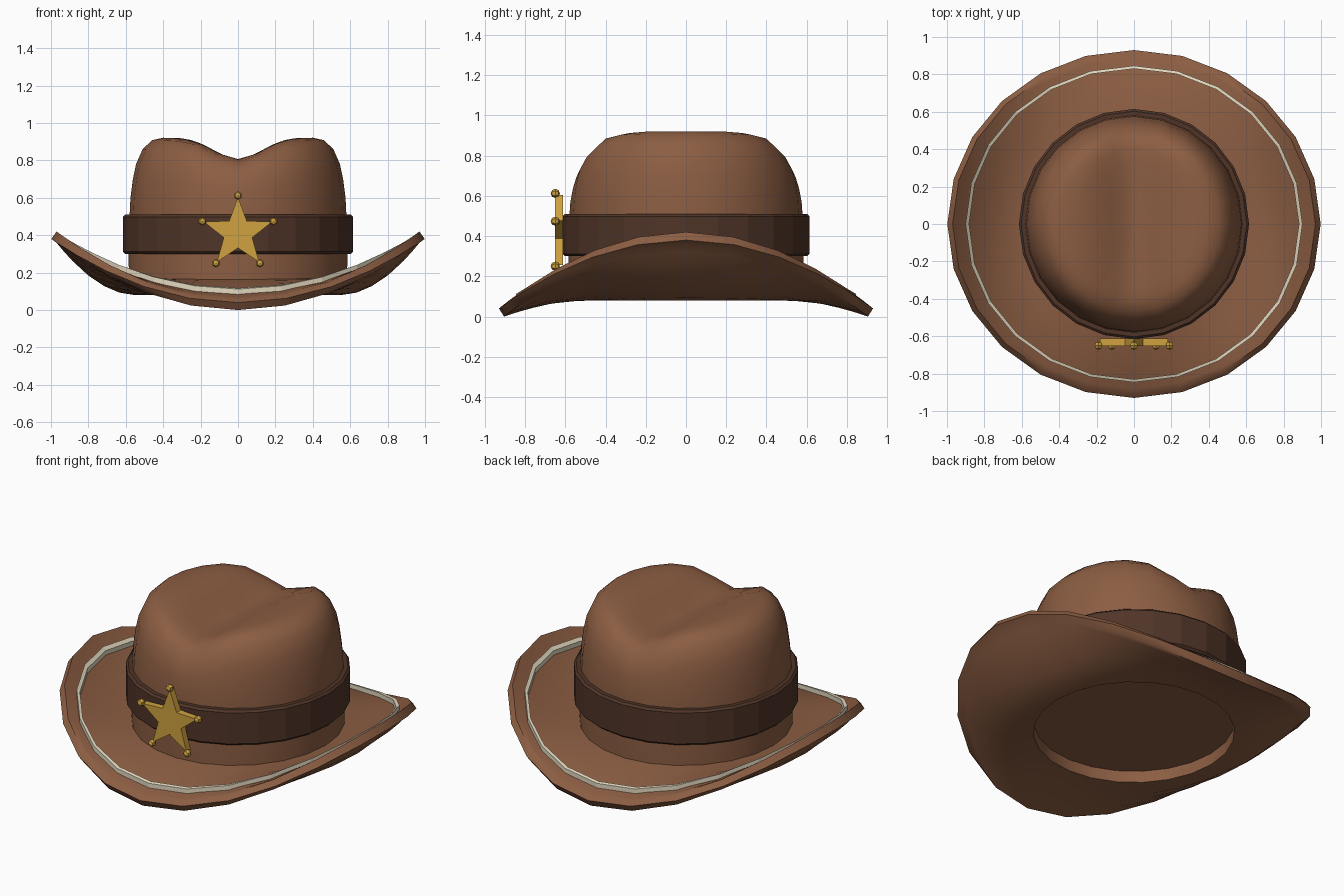
import bpy, bmesh
from math import sin, cos, pi, exp, radians
from mathutils import Matrix

if "Cube" in bpy.data.objects:
    bpy.data.objects.remove(bpy.data.objects["Cube"])

SEG = 24

def material(name, rgb):
    m = bpy.data.materials.new(name)
    m.diffuse_color = (*rgb, 1)
    m.use_nodes = True
    m.node_tree.nodes["Principled BSDF"].inputs["Base Color"].default_value = m.diffuse_color
    return m

FELT = material("felt", (0.26, 0.11, 0.055))
LEATHER = material("leather", (0.08, 0.035, 0.021))
CREAM = material("cream", (0.78, 0.70, 0.53))
GOLD = material("gold", (0.62, 0.36, 0.05))

def finish(name, bm, mat, angle=None):
    bmesh.ops.recalc_face_normals(bm, faces=bm.faces)
    me = bpy.data.meshes.new(name)
    bm.to_mesh(me)
    bm.free()
    ob = bpy.data.objects.new(name, me)
    bpy.context.collection.objects.link(ob)
    me.materials.append(mat)
    if angle:
        bpy.ops.object.select_all(action='DESELECT')
        ob.select_set(True)
        bpy.context.view_layer.objects.active = ob
        bpy.ops.object.shade_smooth_by_angle(angle=radians(angle))
    return ob

def sweep(name, section, mat, closed=True, angle=None):
    """Sweep section(theta) -> list of points around z; closed sections make rings, open ones get caps."""
    bm = bmesh.new()
    rows = [[bm.verts.new(p) for p in section(2 * pi * i / SEG)] for i in range(SEG)]
    n = len(rows[0])
    for i in range(SEG):
        a, b = rows[i], rows[(i + 1) % SEG]
        for j in range(n if closed else n - 1):
            k = (j + 1) % n
            bm.faces.new((a[j], b[j], b[k], a[k]))
    if not closed:
        bm.faces.new([r[0] for r in rows])
        bm.faces.new([r[-1] for r in rows])
    return finish(name, bm, mat, angle)

# Brim surface: curls up at the sides, droops at front and back
def brim_point(t, u, top, lift=0.0):
    w = cos(t) ** 2
    z = 0.08 + w * 0.28 * u ** 1.9 - (1 - w) * 0.08 * u ** 1.5
    if top:
        z += 0.09 - 0.03 * u
    return ((0.55 + 0.42 * u) * cos(t), (0.55 + 0.355 * u) * sin(t), z + lift)

def brim_section(t):
    us = [0, 0.2, 0.4, 0.6, 0.8, 0.93, 1]
    edge = (0.998 * cos(t), 0.93 * sin(t), 0.04 + 0.34 * cos(t) ** 2)
    return ([brim_point(t, u, True) for u in us] + [edge]
            + [brim_point(t, u, False) for u in reversed(us)])

sweep("brim", brim_section, FELT, angle=35)

# Cream trim running around the brim
sweep("brim_trim", lambda t: [brim_point(t, 0.79, True, -0.02), brim_point(t, 0.79, True, 0.028),
                              brim_point(t, 0.835, True, 0.028), brim_point(t, 0.835, True, -0.02)], CREAM)

# Crown with a crease running front to back
CROWN = [(0.583, 0.15), (0.585, 0.3), (0.58, 0.5), (0.575, 0.6), (0.562, 0.7), (0.545, 0.78),
         (0.51, 0.86), (0.46, 0.908), (0.40, 0.922), (0.33, 0.925), (0.26, 0.925),
         (0.19, 0.925), (0.12, 0.925), (0.06, 0.925), (0.01, 0.925)]

def crown_section(t):
    pts = []
    for r, z in CROWN:
        x, y = r * cos(t), r * sin(t)
        fade = min(1, max(0, (z - 0.5) / 0.38))
        pts.append((x, y, z - 0.118 * fade * exp(-(x / 0.18) ** 2)))
    return pts

sweep("crown", crown_section, FELT, closed=False, angle=45)

# Hat band with bevelled edges
BAND = [(0.57, 0.30), (0.603, 0.30), (0.615, 0.312), (0.615, 0.498), (0.603, 0.51), (0.57, 0.51)]
sweep("hat_band", lambda t: [(r * cos(t), r * sin(t), z) for r, z in BAND], LEATHER)

# Star badge plate
CZ = 0.412
bm = bmesh.new()
ring = []
for i in range(10):
    a, r = pi / 2 + i * pi / 5, (0.08 if i % 2 else 0.192)
    ring.append(bm.verts.new((r * cos(a), -0.652, CZ + r * sin(a))))
face = bm.faces.new(ring)
ext = bmesh.ops.extrude_face_region(bm, geom=[face])
bmesh.ops.translate(bm, vec=(0, 0.04, 0), verts=[v for v in ext["geom"] if isinstance(v, bmesh.types.BMVert)])
finish("star_badge", bm, GOLD)

# Small knobs on the star tips
bm = bmesh.new()
for i in range(5):
    a = pi / 2 + i * 2 * pi / 5
    place = Matrix.Translation((0.2 * cos(a), -0.65, CZ + 0.2 * sin(a))) @ Matrix.Rotation(pi / 2, 4, 'X')
    bmesh.ops.create_uvsphere(bm, u_segments=6, v_segments=4, radius=0.023, matrix=place)
finish("star_knobs", bm, GOLD)
